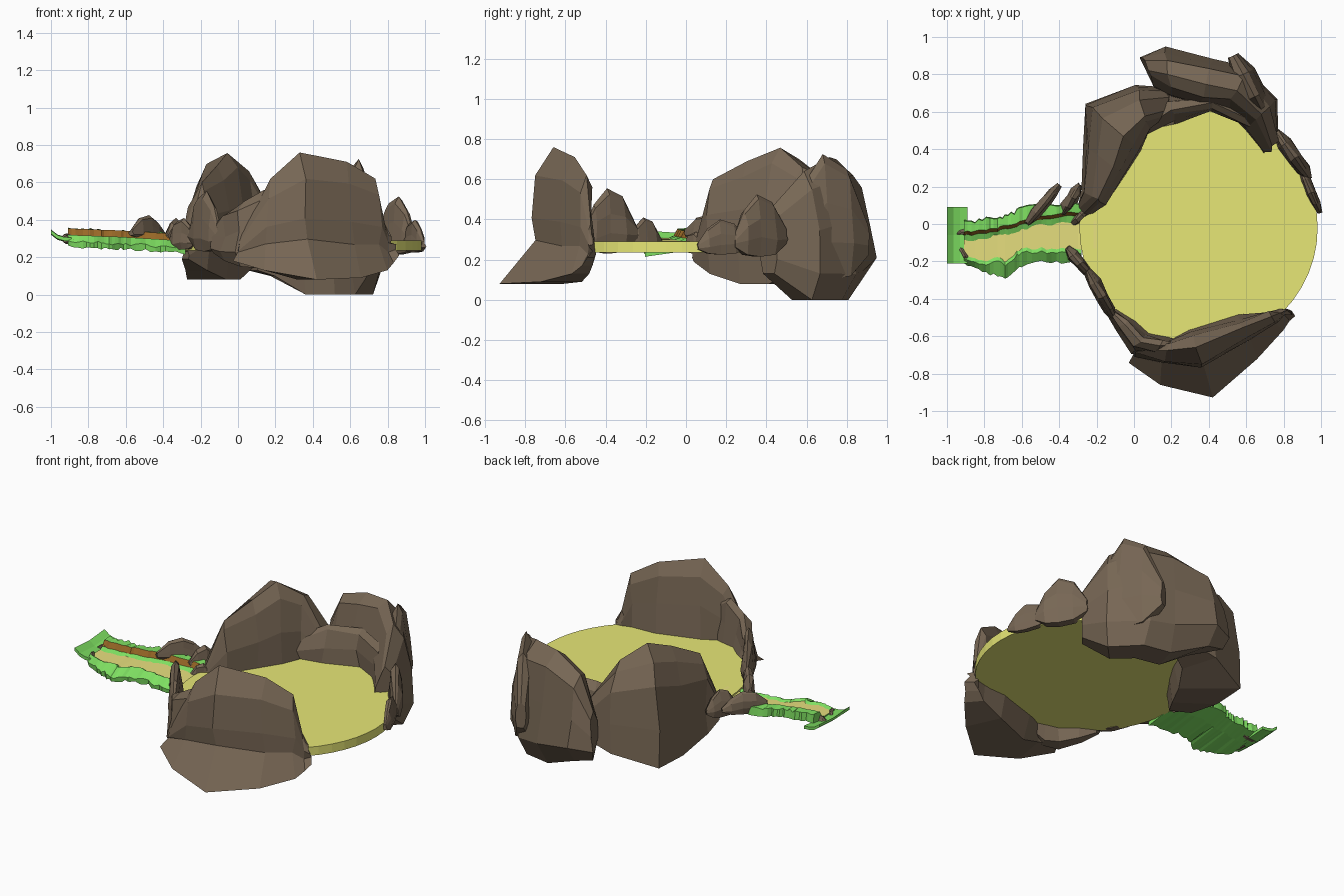
import bpy, bmesh, math, random
from mathutils import Vector

if "Cube" in bpy.data.objects:
    bpy.data.objects.remove(bpy.data.objects["Cube"])

random.seed(4)


def material(name, rgb):
    m = bpy.data.materials.new(name)
    m.diffuse_color = (*rgb, 1)
    m.use_nodes = True
    m.node_tree.nodes["Principled BSDF"].inputs["Base Color"].default_value = m.diffuse_color
    return m


ROCK = material("brown rock", (0.185, 0.135, 0.09))
SAND = material("yellow sand", (0.80, 0.80, 0.18))
PATH = material("path sand", (0.80, 0.74, 0.21))
GRASS = material("green grass", (0.21, 0.74, 0.12))
EARTH = material("brown earth", (0.32, 0.14, 0.02))


def finish(bm, name, mats):
    bmesh.ops.recalc_face_normals(bm, faces=bm.faces)
    me = bpy.data.meshes.new(name)
    bm.to_mesh(me)
    bm.free()
    for m in mats:
        me.materials.append(m)
    ob = bpy.data.objects.new(name, me)
    bpy.context.collection.objects.link(ob)
    return ob


# Cross-sections: (fraction from inner to outer edge, fraction of height)
BULGE = [(.15, 0), (0, .3), (.08, .62), (.28, .92), (.5, 1), (.8, .88), (.9, .55), (1, .2), (.75, 0)]
FLARE = [(.05, 0), (-.06, .3), (-.02, .62), (.05, .88), (.2, 1), (.45, .8), (.52, .5), (.5, .3), (1, 0)]
STEEP = [(.1, 0), (0, .3), (.06, .6), (.18, .88), (.32, 1), (.65, .9), (.9, .72), (.97, .35), (1, 0)]


def rock(name, stations, profile, jitter=.014):
    """Loft a faceted rock; station = inner x, y, outer x, y, bottom z, top z."""
    bm = bmesh.new()
    rings = []
    for ix, iy, ox, oy, zb, zt in stations:
        ring = []
        for t, u in profile:
            j = [random.uniform(-jitter, jitter) for _ in range(3)]
            z = zb + (zt - zb) * u + (j[2] if 0 < u < 1 else 0)
            k = 1 if 0 < u < 1 else 0.2
            ring.append(bm.verts.new((ix + (ox - ix) * t + j[0] * k,
                                      iy + (oy - iy) * t + j[1] * k, z)))
        rings.append(ring)
    n = len(profile)
    for a, b in zip(rings, rings[1:]):
        for i in range(n):
            bm.faces.new((a[i], a[(i + 1) % n], b[(i + 1) % n], b[i]))
    bm.faces.new(rings[0])
    bm.faces.new(rings[-1][::-1])
    return finish(bm, name, [ROCK])


def slab(name, start, end, width, zb, zt):
    """Thin standing stone between two ground points, peaked in the middle."""
    a, b = Vector(start), Vector(end)
    d = (b - a).normalized()
    side = Vector((-d.y, d.x)) * width / 2
    st = []
    for f, w, h, lo in ((0, .5, .45, .2), (.25, 1, .88, .03), (.55, 1, 1, 0), (.8, .9, .75, .03), (1, .4, .35, .15)):
        p = a.lerp(b, f)
        i, o = p + side * w, p - side * w
        st.append((i.x, i.y, o.x, o.y, zb + (zt - zb) * lo, zb + (zt - zb) * h))
    return rock(name, st, BULGE, .006)


# Round sand floor
bm = bmesh.new()
bmesh.ops.create_cone(bm, cap_ends=True, segments=48, radius1=.637, radius2=.637, depth=.055)
bmesh.ops.translate(bm, verts=bm.verts, vec=(.345, -.02, .262))
finish(bm, "sand_floor", [SAND])

# Large boulders around the floor
rock("front_boulder", [
    (.02, -.66, -.03, -.74, .18, .30),
    (.18, -.63, .14, -.86, .13, .62),
    (.31, -.59, .42, -.93, .08, .76),
    (.56, -.51, .66, -.72, .09, .71),
    (.72, -.475, .80, -.57, .13, .62),
    (.77, -.465, .83, -.52, .17, .38),
    (.81, -.46, .86, -.49, .21, .31)], FLARE)
rock("back_left_boulder", [
    (-.26, .03, -.30, .09, .19, .30),
    (-.15, .11, -.28, .18, .13, .60),
    (-.04, .25, -.27, .42, .08, .69),
    (.04, .39, -.26, .64, .08, .757),
    (.08, .50, .01, .745, .14, .66),
    (.17, .55, .18, .73, .18, .45)], STEEP)
rock("back_boulder", [
    (.12, .74, .03, .90, .13, .42),
    (.20, .67, .16, .935, .10, .62),
    (.35, .62, .42, .87, 0, .70),
    (.50, .59, .60, .84, 0, .71),
    (.60, .50, .76, .67, 0, .64),
    (.70, .37, .78, .46, .13, .45)], BULGE)

# Lower rock ledges joining the boulders
rock("back_ledge", [
    (.05, .48, .04, .54, .20, .42),
    (.22, .54, .18, .68, .18, .50),
    (.42, .60, .42, .70, .18, .52),
    (.62, .50, .66, .60, .18, .50)], BULGE)
rock("front_left_ledge", [
    (-.10, -.46, -.14, -.48, .22, .38),
    (-.01, -.51, -.09, -.57, .18, .44),
    (.08, -.57, -.01, -.69, .15, .50),
    (.16, -.60, .12, -.70, .14, .56),
    (.27, -.62, .27, -.68, .2, .5)], BULGE)

# Thin standing stones: start, end, width, bottom, top
for name, *spec in (
        ("tall_back_stone", (.53, .90), (.74, .50), .13, .10, .725),
        ("left_entry_stone", (-.25, -.25), (-.10, -.51), .07, .23, .555),
        ("left_gate_stone", (-.36, -.13), (-.23, -.28), .06, .24, .41),
        ("right_gate_stone", (-.38, .05), (-.29, .21), .07, .24, .41),
        ("gate_foot_stone", (-.33, .0), (-.24, .09), .05, .23, .34),
        ("path_stone", (-.57, .0), (-.40, .21), .06, .29, .425),
        ("right_stone", (.76, .49), (.94, .24), .085, .215, .525),
        ("right_end_stone", (.89, .30), (.995, .06), .055, .225, .40),
        ("path_end_stone", (-.93, -.12), (-.88, -.21), .03, .27, .325),
        ("path_corner_stone", (-.95, -.05), (-.86, -.04), .03, .28, .33)):
    slab(name, *spec)

# Path with grassy banks.
# Row: x, then y of south bank, sand south, sand north, earth wall, north bank; sand z
rows = [
    (-.28, -.20, -.13, .00, .06, .11, .275),
    (-.36, -.21, -.13, .01, .06, .11, .280),
    (-.44, -.20, -.13, .00, .05, .10, .285),
    (-.52, -.20, -.13, -.01, .04, .10, .290),
    (-.60, -.22, -.13, -.03, .02, .09, .295),
    (-.64, -.25, -.16, -.05, .00, .06, .297),
    (-.69, -.285, -.20, -.05, -.01, .04, .300),
    (-.73, -.27, -.17, -.06, -.02, .03, .300),
    (-.79, -.26, -.20, -.08, -.03, .03, .303),
    (-.85, -.23, -.18, -.09, -.04, .01, .305),
    (-.91, -.21, -.17, -.09, -.04, .01, .308)]
bm = bmesh.new()
grid = []
for k in range(3 * (len(rows) - 1) + 1):
    # Ragged in-between rows
    i, f = min(k // 3, len(rows) - 2), k / 3 - min(k // 3, len(rows) - 2)
    x, y0, y1, y2, y3, y4, z = (a + (b - a) * f for a, b in zip(rows[i], rows[i + 1]))
    r = [random.uniform(-.009, .009) for _ in range(5)]
    y0, y1, y2, y3, y4 = y0 + r[0], y1 + r[1], y2 + r[2], y3 + r[3] / 2, y4 + r[4]
    outline = [(y0, z - .052 + r[1]), (y0 - .004, z - .025 + r[2]), (y1 - .02, z + .012), (y1, z), (y2, z),
               (y3 - .018, z + .012), (y3, z + .046), (y4, z + .046 + r[0]), (y4 + .005, z - .005), (y2, z - .03)]
    grid.append([bm.verts.new((x, y, zz)) for y, zz in outline])
n = len(grid[0])
for a, b in zip(grid, grid[1:]):
    for i in range(n):
        f = bm.faces.new((a[i], a[(i + 1) % n], b[(i + 1) % n], b[i]))
        f.material_index = {3: 1, 5: 2}.get(i, 0)
bm.faces.new(grid[0])
bm.faces.new(grid[-1][::-1])
finish(bm, "grassy_path", [GRASS, PATH, EARTH])

# Sand tongue running from the path onto the floor
bm = bmesh.new()
lo = [bm.verts.new((x, y, .262)) for x, y in ((-.3, -.13), (-.2, -.13), (-.2, .02), (-.3, .0))]
hi = [bm.verts.new((v.co.x, v.co.y, .292 if v.co.x > -.25 else .278)) for v in lo]
bm.faces.new(lo)
bm.faces.new(hi)
for i in range(4):
    bm.faces.new((lo[i], lo[(i + 1) % 4], hi[(i + 1) % 4], hi[i]))
finish(bm, "path_mouth", [PATH])

# Raised grass edge at the far end of the path
bm = bmesh.new()
prev = None
for x, z in ((-1.0, .345), (-.965, .318), (-.93, .308), (-.89, .305)):
    cur = [bm.verts.new((x, y, z + dz)) for y, dz in
           ((-.21, 0), (-.06, -.01), (.09, .003), (.09, -.015), (-.06, -.025), (-.21, -.02))]
    if prev:
        for i in range(6):
            bm.faces.new((prev[i], prev[(i + 1) % 6], cur[(i + 1) % 6], cur[i]))
    else:
        bm.faces.new(cur)
    prev = cur
bm.faces.new(prev[::-1])
finish(bm, "path_end_grass", [GRASS])
